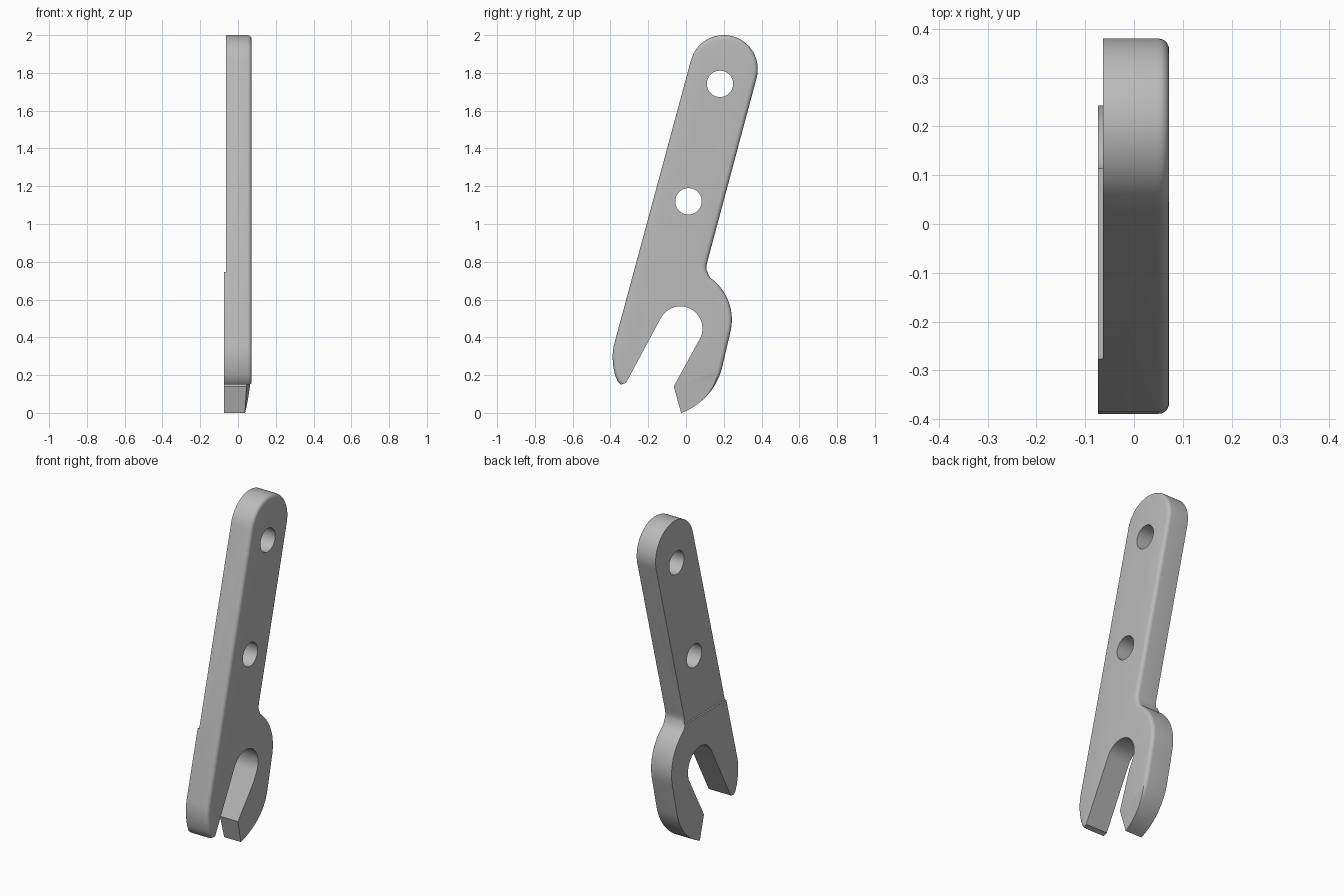
import bpy, bmesh, math
from mathutils import Vector

if "Cube" in bpy.data.objects:
    bpy.data.objects.remove(bpy.data.objects["Cube"], do_unlink=True)

BACK, FACE = -0.074, 0.072      # thickness limits along x
ROUND = 0.022                   # rounding of the outer rim


def arc(cy, cz, r, start, end, steps):
    """Points (y, z) on an arc, angles in degrees."""
    angles = [math.radians(start + (end - start) * i / steps) for i in range(steps + 1)]
    return [(cy + r * math.cos(a), cz + r * math.sin(a)) for a in angles]


def prism(name, ring, offset):
    """Solid made by sweeping a closed ring of 3D points along an offset."""
    bm = bmesh.new()
    verts = [bm.verts.new(p) for p in ring]
    face = bm.faces.new(verts)
    grown = bmesh.ops.extrude_face_region(bm, geom=[face])["geom"]
    moved = [g for g in grown if isinstance(g, bmesh.types.BMVert)]
    bmesh.ops.translate(bm, verts=moved, vec=offset)
    bmesh.ops.recalc_face_normals(bm, faces=bm.faces)
    mesh = bpy.data.meshes.new(name)
    bm.to_mesh(mesh)
    bm.free()
    obj = bpy.data.objects.new(name, mesh)
    bpy.context.collection.objects.link(obj)
    return obj


def cut(target, cutter):
    """Subtract the cutter and delete it."""
    cutter.hide_render = True
    mod = target.modifiers.new("cut", "BOOLEAN")
    mod.operation, mod.solver, mod.object = "DIFFERENCE", "EXACT", cutter
    bpy.context.view_layer.objects.active = target
    bpy.ops.object.modifier_apply(modifier=mod.name)
    bpy.data.objects.remove(cutter, do_unlink=True)


# Outer rim: front tip, arm edge, round top, notch, lobe, rear prong
outer = [(-0.345, 0.15), (-0.361, 0.165), (-0.376, 0.2), (-0.386, 0.25),
         (-0.389, 0.3), (-0.384, 0.35)]
outer += arc(0.2, 1.82, 0.18, 165, -15, 32)
outer += [(0.113, 0.8), (0.108, 0.775), (0.109, 0.757), (0.117, 0.738)]
outer += arc(-0.03, 0.493, 0.273, 55, -15, 16)
outer += arc(-0.144, 0.325, 0.346, -15, -70, 14)
# Open jaw between the prongs
jaw = [(-0.065, 0.14)] + arc(-0.03, 0.447, 0.117, -27, 153, 28) + [(-0.318, 0.158)]

wrench = prism("wrench_body", [(FACE, y, z) for y, z in outer + jaw],
               Vector((BACK - FACE, 0, 0)))

# Round the outer rim on the left face only
rim = {(round(y, 4), round(z, 4)) for y, z in outer}
bm = bmesh.new()
bm.from_mesh(wrench.data)
edges = [e for e in bm.edges if all(
    v.co.x > 0 and (round(v.co.y, 4), round(v.co.z, 4)) in rim for v in e.verts)]
bmesh.ops.bevel(bm, geom=edges, offset=ROUND, segments=5, profile=0.5,
                affect="EDGES", clamp_overlap=False)
bm.to_mesh(wrench.data)
bm.free()

# Two round holes through the arm
for y, z in ((0.18, 1.742), (0.013, 1.12)):
    ring = [(-0.3, *p) for p in arc(y, z, 0.07, 0, 360, 40)[:-1]]
    cut(wrench, prism("hole_cutter", ring, Vector((0.6, 0, 0))))

# Shallow step that thins the arm above the head
step = [(-0.2, -1, 0.747), (-0.2, 1, 0.747), (-0.2, 1, 3), (-0.2, -1, 3)]
cut(wrench, prism("step_cutter", step, Vector((0.2 - 0.064, 0, 0))))

# Sloping face towards the end of the rear prong
down = Vector((0, -1, -1)).normalized()
side = Vector((0, 1, -1)).normalized()
edge = Vector((FACE, 0.195, 0.195))
wedge = [edge + down * t + Vector((h, 0, 0)) - side * 0.3
         for t, h in ((0, 0), (0.5, -0.06), (0.5, 0.1), (0, 0.1))]
cut(wrench, prism("wedge_cutter", wedge, side * 0.6))

# Plain grey finish
grey = bpy.data.materials.new("plain_grey")
grey.use_nodes = True
colour = (0.5, 0.5, 0.5, 1)
grey.diffuse_color = colour
grey.node_tree.nodes["Principled BSDF"].inputs["Base Color"].default_value = colour
wrench.data.materials.clear()
wrench.data.materials.append(grey)

bpy.ops.object.select_all(action="DESELECT")
wrench.select_set(True)
bpy.context.view_layer.objects.active = wrench
bpy.ops.object.shade_smooth_by_angle(angle=math.radians(30))
